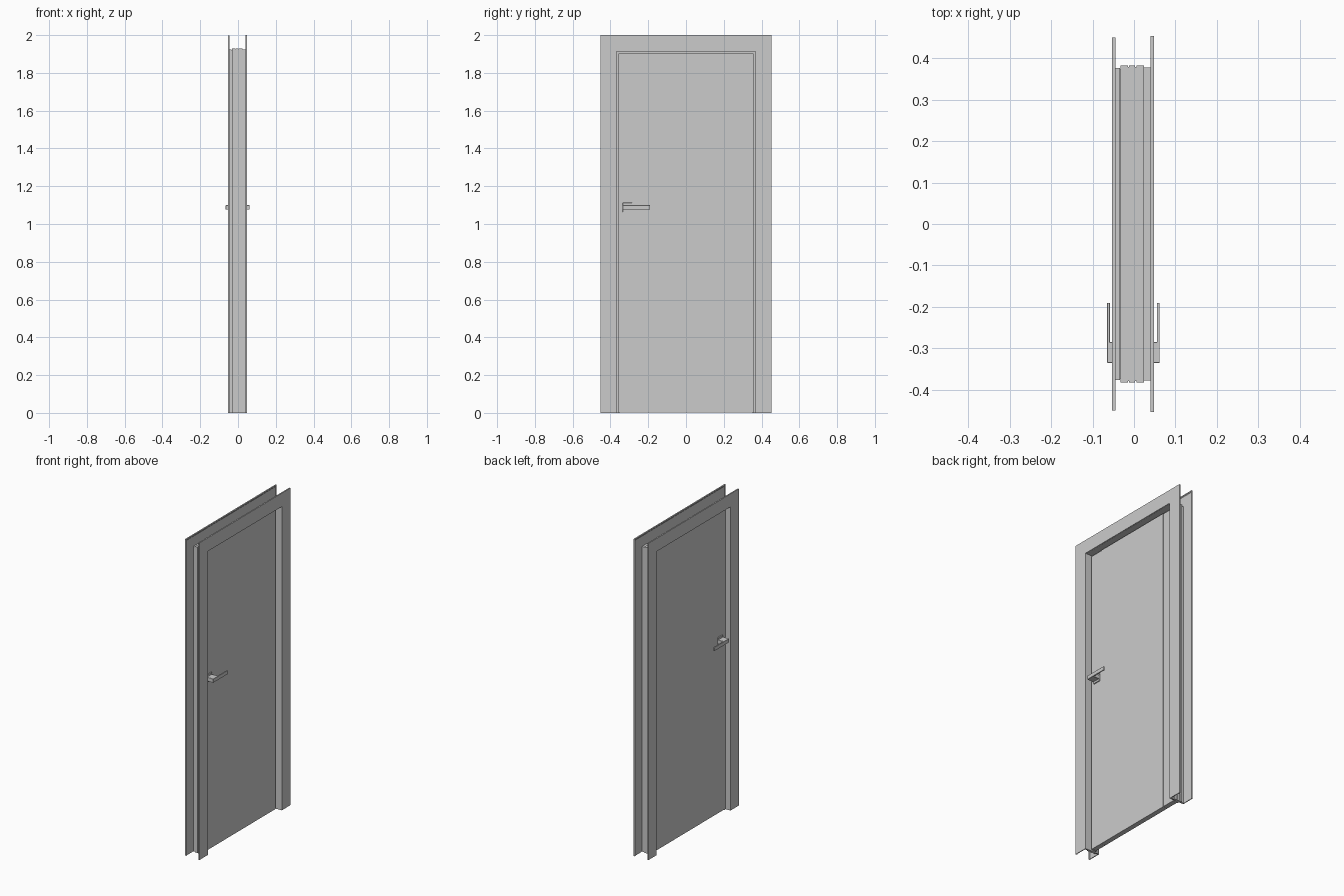
import bpy, bmesh

if "Cube" in bpy.data.objects:
    bpy.data.objects.remove(bpy.data.objects["Cube"])

HALF, TOP = 0.37, 1.917   # clear opening half width and height


def finish(name, bm):
    bmesh.ops.recalc_face_normals(bm, faces=bm.faces)
    me = bpy.data.meshes.new(name)
    bm.to_mesh(me)
    bm.free()
    ob = bpy.data.objects.new(name, me)
    bpy.context.collection.objects.link(ob)
    return ob


def surround(name, profile):
    """Sweep an (x, outward offset) profile up, over and down the opening with mitred corners."""
    bm = bmesh.new()
    rings = []
    for side, up in ((-1, 0), (-1, 1), (1, 1), (1, 0)):
        rings.append([bm.verts.new((x, side * (HALF + d), up * (TOP + d))) for x, d in profile])
    n = len(profile)
    for a, b in zip(rings, rings[1:]):
        for i in range(n):
            j = (i + 1) % n
            bm.faces.new((a[i], a[j], b[j], b[i]))
    bm.faces.new(rings[0])
    bm.faces.new(rings[-1])
    return finish(name, bm)


def box(name, x, y, z, bevel=0):
    bm = bmesh.new()
    bmesh.ops.create_cube(bm, size=1)
    for v in bm.verts:
        v.co = [lo + (c + 0.5) * (hi - lo) for c, (lo, hi) in zip(v.co, (x, y, z))]
    ob = finish(name, bm)
    if bevel:
        m = ob.modifiers.new("edge", 'BEVEL')
        m.width = bevel
        m.segments = 1
    return ob


# Jamb with a stop inside and shallow relief grooves outside
surround("jamb", [
    (-0.045, -0.003), (-0.020, -0.003), (-0.020, -0.018), (0.000, -0.018),
    (0.000, -0.003), (0.043, -0.003), (0.043, 0.007), (0.024, 0.007),
    (0.024, 0.012), (0.006, 0.012), (0.006, 0.009), (0.003, 0.009),
    (0.003, 0.012), (-0.012, 0.012), (-0.012, 0.009), (-0.015, 0.009),
    (-0.015, 0.012), (-0.032, 0.012), (-0.032, 0.002), (-0.045, 0.002)])

# Casings with a small returned lip on the outer edge and a tongue into the jamb
for name, s, face, edge in (("casing_right", 1, 0.048, 0.083), ("casing_left", -1, 0.053, 0.080)):
    tongue = 0.034
    surround(name, [(s * x, d) for x, d in (
        (face, -0.002), (face, edge), (face - 0.008, edge), (face - 0.008, edge - 0.006),
        (face - 0.005, edge - 0.010), (face - 0.005, 0.006), (tongue, 0.006),
        (tongue, 0.001), (face - 0.005, 0.001), (face - 0.005, -0.002))])

# Door leaf: centre panel between two stiles, with hairline joints
DX = (-0.019, 0.012)
box("door_panel", DX, (-0.2695, 0.2695), (0.003, 1.905))
for s, side in ((-1, "handle"), (1, "hinge")):
    box(side + "_stile", DX, sorted((s * 0.2705, s * 0.357)), (0.003, 1.902))
box("door_core", (-0.017, 0.010), (-0.355, 0.355), (0.004, 1.90))

# Handles: square rose, neck and flat lever on both faces
for s, side in ((1, "right"), (-1, "left")):
    face = 0.012 if s > 0 else 0.019
    outer = 0.062 if s > 0 else 0.065

    def span(a, b):
        return sorted((s * a, s * b))
    box("rose_" + side, span(face - 0.002, face + 0.006), (-0.335, -0.285), (1.063, 1.113), 0.001)
    box("neck_" + side, span(face, outer), (-0.335, -0.285), (1.076, 1.1), 0.001)
    box("lever_" + side, span(outer - 0.007, outer), (-0.335, -0.19), (1.076, 1.1), 0.001)
